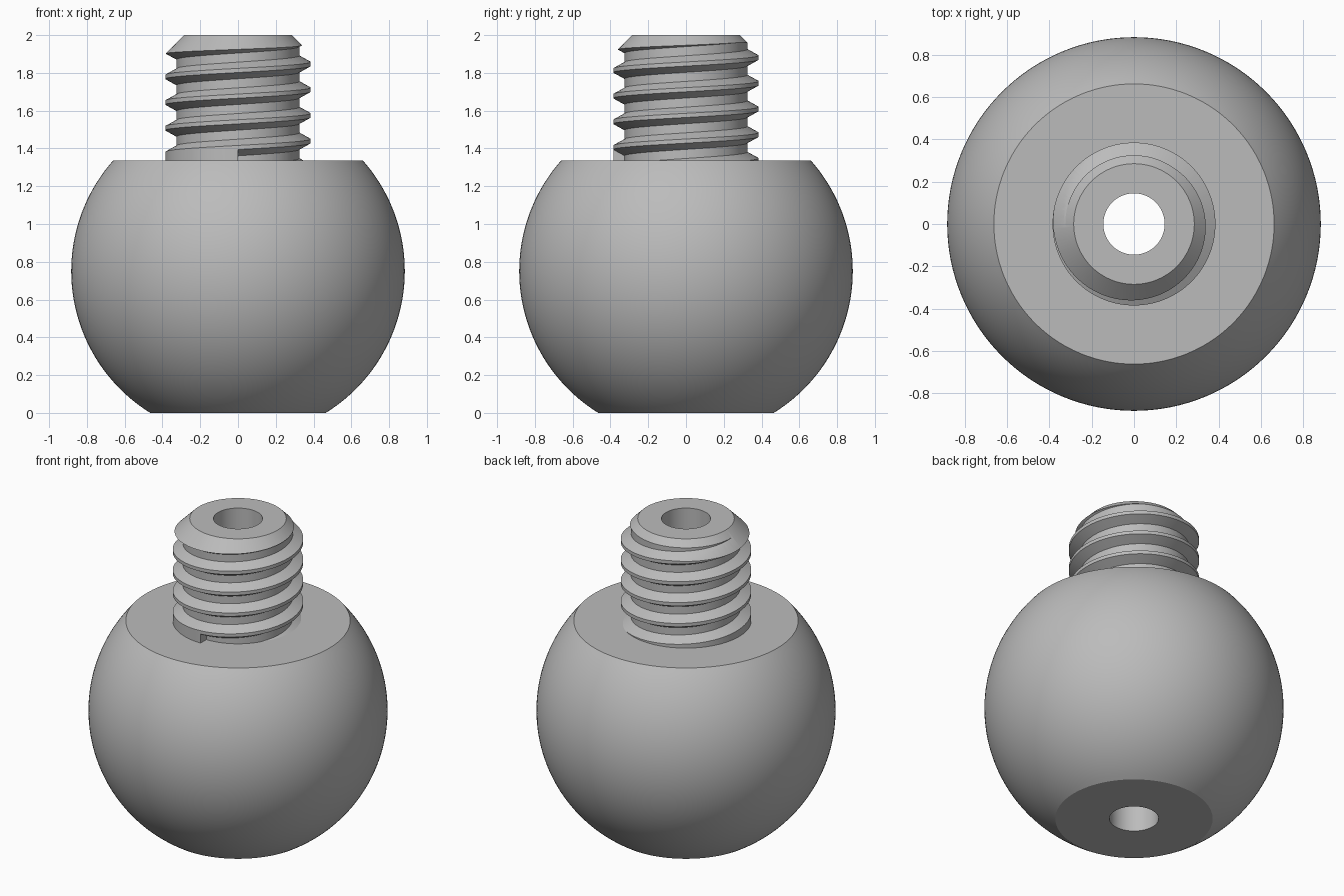
import bpy, bmesh, math

cube = bpy.data.objects.get("Cube")
if cube:
    bpy.data.objects.remove(cube, do_unlink=True)

BORE = 0.145
BALL_R, BALL_Z = 0.883, 0.751
SHOULDER_Z, TOP_Z = 1.335, 2.0
CREST_R, ROOT_R, TIP_R = 0.385, 0.325, 0.285
PITCH, TURNS = 0.136, 5
STEPS = 128

grey = bpy.data.materials.new("satin grey")
grey.use_nodes = True
grey.diffuse_color = (0.5, 0.5, 0.5, 1)
grey.node_tree.nodes["Principled BSDF"].inputs["Base Color"].default_value = (0.5, 0.5, 0.5, 1)


def make_object(name, rings, closed):
    """Skin a list of matching closed sections, as a loop or with capped ends."""
    bm = bmesh.new()
    loops = [[bm.verts.new(p) for p in ring] for ring in rings]
    n = len(loops[0])
    pairs = list(zip(loops, loops[1:]))
    if closed:
        pairs.append((loops[-1], loops[0]))
    else:
        bm.faces.new(loops[0])
        bm.faces.new(loops[-1])
    for a, b in pairs:
        for i in range(n):
            j = (i + 1) % n
            bm.faces.new((a[i], a[j], b[j], b[i]))
    bmesh.ops.recalc_face_normals(bm, faces=bm.faces)
    mesh = bpy.data.meshes.new(name)
    bm.to_mesh(mesh)
    bm.free()
    mesh.materials.append(grey)
    obj = bpy.data.objects.new(name, mesh)
    bpy.context.collection.objects.link(obj)
    return obj


def section(profile, angle, lift=0.0):
    return [(r * math.cos(angle), r * math.sin(angle), z + lift) for r, z in profile]


def lathe(name, profile):
    rings = [section(profile, math.tau * i / STEPS) for i in range(STEPS)]
    return make_object(name, rings, True)


def smooth(obj):
    bpy.ops.object.select_all(action='DESELECT')
    obj.select_set(True)
    bpy.context.view_layer.objects.active = obj
    bpy.ops.object.shade_smooth_by_angle(angle=math.radians(25))


# Ball with flat foot, flat shoulder and through bore
low = math.asin(-BALL_Z / BALL_R)
high = math.asin((SHOULDER_Z - BALL_Z) / BALL_R)
arc = []
for i in range(49):
    a = low + (high - low) * i / 48
    arc.append((BALL_R * math.cos(a), BALL_Z + BALL_R * math.sin(a)))
ball = lathe("ball", [(BORE, 0)] + arc + [(BORE, SHOULDER_Z)])
smooth(ball)

# Hollow stud with chamfered tip
chamfer = CREST_R - TIP_R
stud = lathe("threaded_stud", [
    (BORE, SHOULDER_Z), (CREST_R, SHOULDER_Z),
    (CREST_R, TOP_Z - chamfer), (TIP_R, TOP_Z), (BORE, TOP_Z)])

# Helical groove cutter, starting abruptly at the front
outer = CREST_R + 0.01
groove = [(ROOT_R, -0.024), (outer, -0.0625), (outer, 0.0625), (ROOT_R, 0.024)]
rings = []
for i in range(TURNS * STEPS + 1):
    turn = i / STEPS
    rings.append(section(groove, math.tau * (turn - 0.25), SHOULDER_Z + 0.002 + PITCH * turn))
cutter = make_object("groove_cutter", rings, False)

cut = stud.modifiers.new("thread", 'BOOLEAN')
cut.operation = 'DIFFERENCE'
cut.solver = 'EXACT'
cut.object = cutter
bpy.ops.object.select_all(action='DESELECT')
stud.select_set(True)
bpy.context.view_layer.objects.active = stud
bpy.ops.object.modifier_apply(modifier=cut.name)
bpy.data.objects.remove(cutter, do_unlink=True)
smooth(stud)
